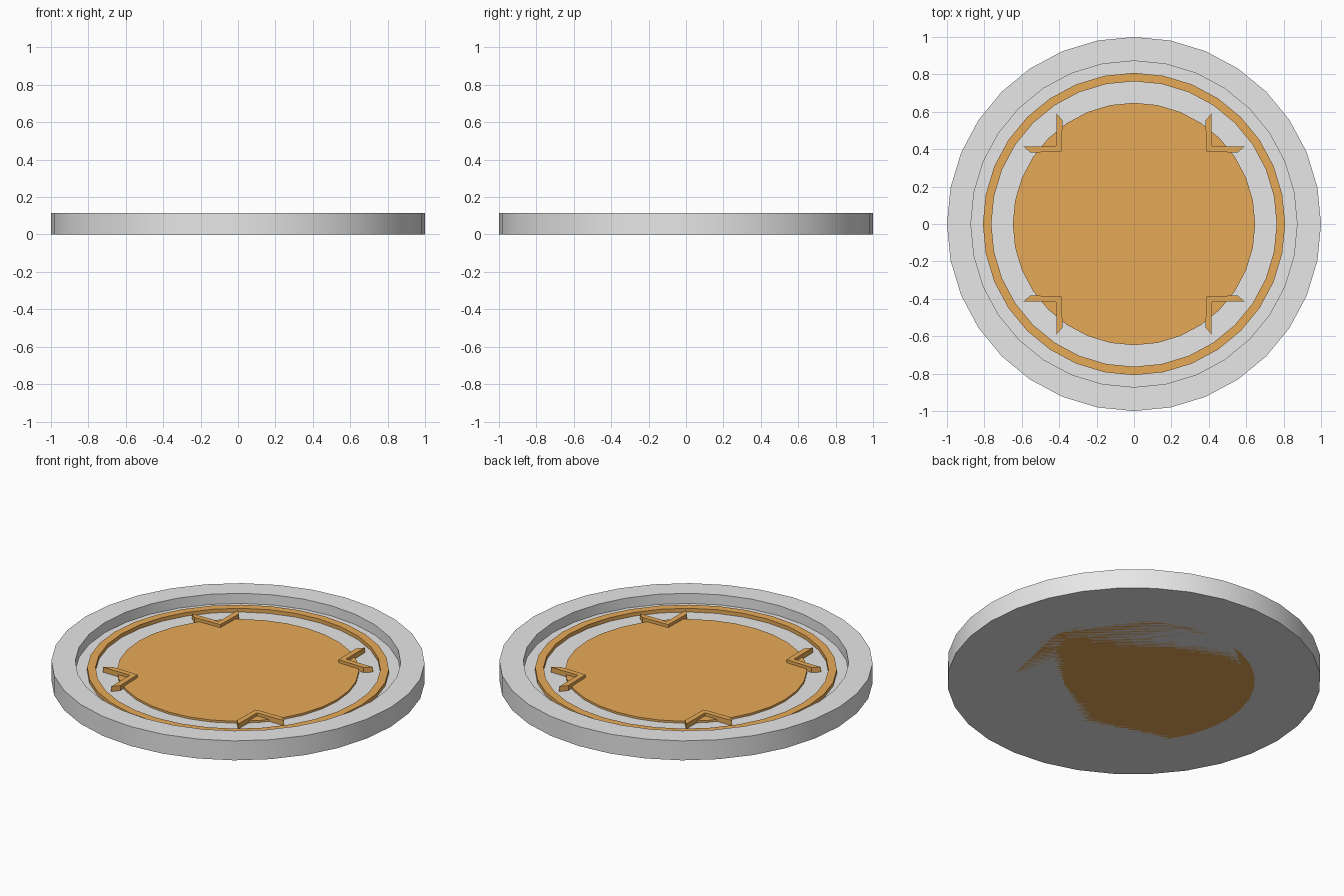
import bpy, bmesh, math

if "Cube" in bpy.data.objects:
    bpy.data.objects.remove(bpy.data.objects["Cube"])

SIDES = 32
FLOOR = 0.055


def material(name, rgb):
    m = bpy.data.materials.new(name)
    m.diffuse_color = (*rgb, 1)
    m.use_nodes = True
    m.node_tree.nodes["Principled BSDF"].inputs["Base Color"].default_value = m.diffuse_color
    return m


grey = material("light grey", (0.8, 0.8, 0.8))
gold = material("gold", (0.8, 0.4, 0.095))


def finish(name, bm, mat):
    bmesh.ops.recalc_face_normals(bm, faces=bm.faces)
    me = bpy.data.meshes.new(name)
    bm.to_mesh(me)
    bm.free()
    me.materials.append(mat)
    ob = bpy.data.objects.new(name, me)
    bpy.context.collection.objects.link(ob)
    bpy.ops.object.select_all(action='DESELECT')
    ob.select_set(True)
    bpy.context.view_layer.objects.active = ob
    bpy.ops.object.shade_smooth_by_angle(angle=math.radians(30))
    return ob


def lathe(name, profile, mat, closed=False):
    """Turn an (r, z) profile round z; open profiles get flat end caps."""
    bm = bmesh.new()
    rings = []
    for r, z in profile:
        rings.append([bm.verts.new((r * math.cos(2 * math.pi * i / SIDES),
                                    r * math.sin(2 * math.pi * i / SIDES), z))
                      for i in range(SIDES)])
    pairs = list(zip(rings, rings[1:]))
    if closed:
        pairs.append((rings[-1], rings[0]))
    else:
        bm.faces.new(rings[0])
        bm.faces.new(rings[-1])
    for a, b in pairs:
        for i in range(SIDES):
            j = (i + 1) % SIDES
            bm.faces.new((a[i], a[j], b[j], b[i]))
    return finish(name, bm, mat)


def prism(name, outline, z0, z1, mat):
    bm = bmesh.new()
    face = bm.faces.new([bm.verts.new((x, y, z0)) for x, y in outline])
    top = bmesh.ops.extrude_face_region(bm, geom=[face])
    for v in top["geom"]:
        if isinstance(v, bmesh.types.BMVert):
            v.co.z = z1
    # extrusion drops the source face, so close the underside again
    if not face.is_valid or len(bm.faces) < len(outline) + 2:
        bmesh.ops.holes_fill(bm, edges=[e for e in bm.edges if e.is_boundary])
    return finish(name, bm, mat)


# Shallow dish with a raised rim
lathe("dish", [(1, 0), (1, 0.115), (0.872, 0.115), (0.872, FLOOR)], grey)

# Centre disc running through to the underside
lathe("centre_disc", [(0.648, 0), (0.648, 0.067)], gold)

# Raised ring near the rim
lathe("ring", [(0.808, FLOOR), (0.808, 0.077), (0.763, 0.077), (0.763, FLOOR)],
      gold, closed=True)

# Four corner brackets with slanted tips
bracket = [(0.387, 0.387), (0.553, 0.382), (0.592, 0.415),
           (0.416, 0.416), (0.415, 0.592), (0.382, 0.553)]
for sx, sy, side in ((1, 1, "back_right"), (-1, 1, "back_left"),
                     (-1, -1, "front_left"), (1, -1, "front_right")):
    prism("bracket_" + side, [(sx * x, sy * y) for x, y in bracket],
          FLOOR, 0.085, gold)
